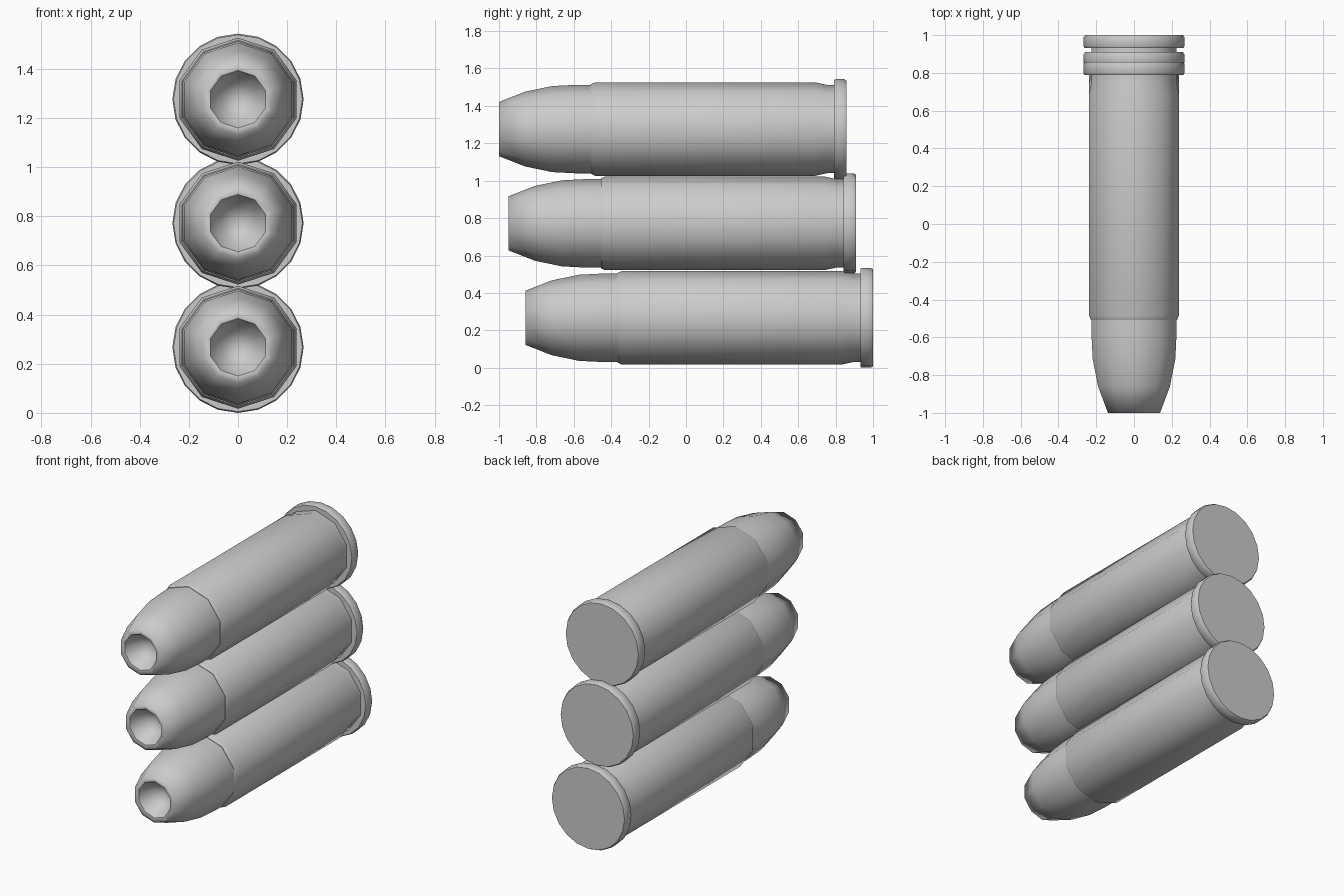
import bpy, bmesh, math

if "Cube" in bpy.data.objects:
    bpy.data.objects.remove(bpy.data.objects["Cube"])


def lathe(name, profile, sides, sharp, origin):
    """Spin (radius, y) points about the y axis; 'sharp' lists hard-edged rings."""
    bm = bmesh.new()
    rings = []
    for r, y in profile:
        if r == 0:
            rings.append([bm.verts.new((0, y, 0))])
            continue
        rings.append([bm.verts.new((r * math.sin(2 * math.pi * i / sides), y,
                                    r * math.cos(2 * math.pi * i / sides)))
                      for i in range(sides)])
    for a, b in zip(rings, rings[1:]):
        for i in range(sides):
            j = (i + 1) % sides
            loop = [a[i % len(a)], a[j % len(a)], b[j % len(b)], b[i % len(b)]]
            bm.faces.new(list(dict.fromkeys(loop)))
    bmesh.ops.recalc_face_normals(bm, faces=bm.faces)
    for f in bm.faces:
        f.smooth = True
    for k in sharp:
        for i in range(sides):
            e = bm.edges.get((rings[k][i], rings[k][(i + 1) % sides]))
            e.smooth = False
    mesh = bpy.data.meshes.new(name)
    bm.to_mesh(mesh)
    bm.free()
    ob = bpy.data.objects.new(name, mesh)
    ob.location = origin
    bpy.context.collection.objects.link(ob)
    return ob


# Profiles start at the flat nose (y = 0) and run back to the base
bullet = [(0, 0.13), (0.07, 0.10), (0.117, 0.005), (0.145, 0), (0.2, 0.14),
          (0.23, 0.285), (0.237, 0.42), (0.237, 0.52)]
case = [(0.22, 0.493), (0.24, 0.493), (0.25, 0.515), (0.25, 1.69),
        (0.236, 1.755), (0.236, 1.81), (0, 1.81)]
rim = [(0, 1.79), (0.262, 1.79), (0.267, 1.80), (0.267, 1.845),
       (0.26, 1.858), (0, 1.858)]

# Three stacked rounds, each set a little further forward
rows = [("bottom", -0.858, 0.267), ("middle", -0.948, 0.772), ("top", -1.0, 1.276)]
for label, y, z in rows:
    o = (0, y, z)
    lathe(label + "_bullet", bullet, 10, [2], o)
    lathe(label + "_case", case, 10, [1, 5], o)
    lathe(label + "_rim", rim, 20, [1, 4], o)
